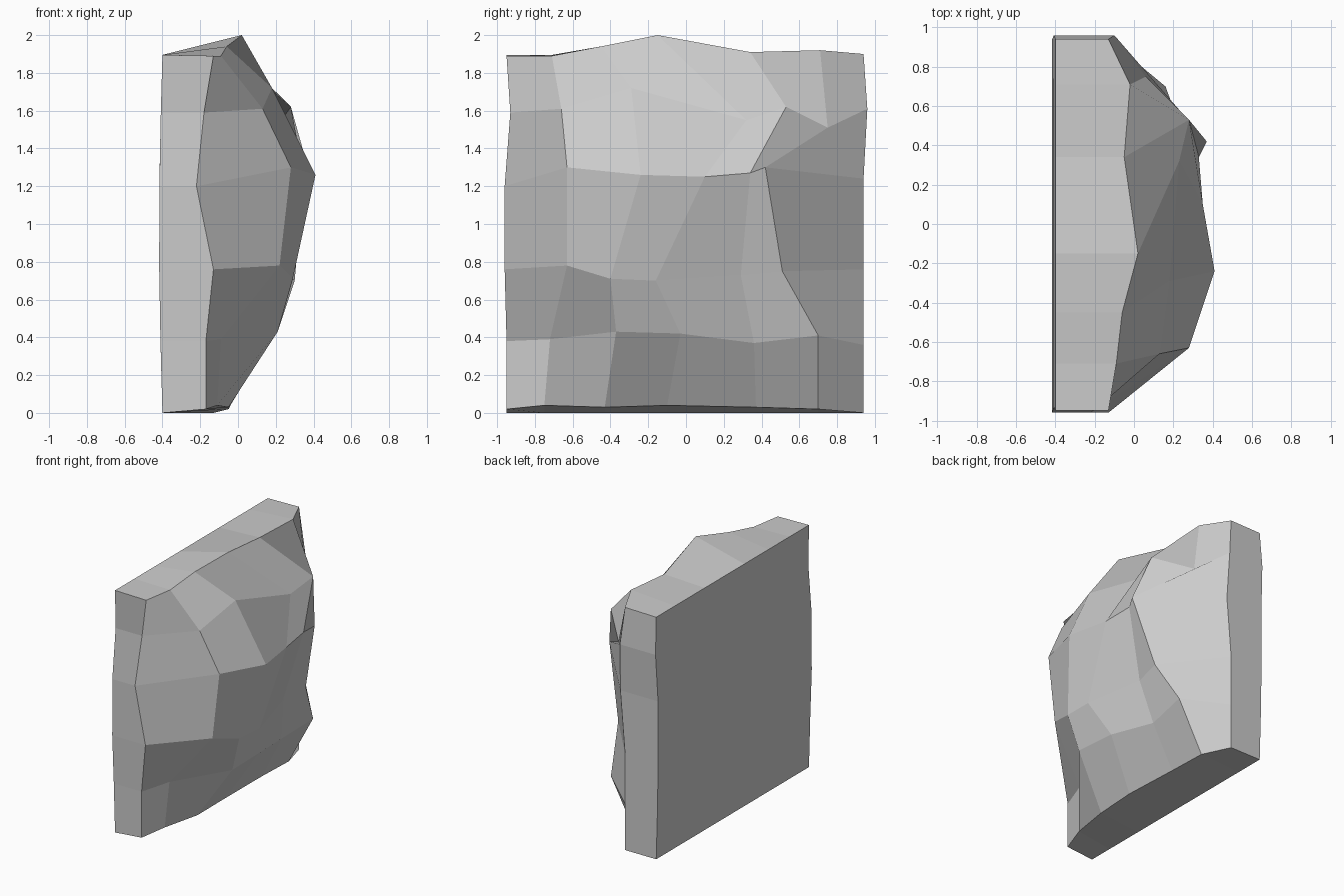
import bpy
import bmesh
import math

if "Cube" in bpy.data.objects:
    bpy.data.objects.remove(bpy.data.objects["Cube"])

# Horizontal contours of the rough front, bottom to top: (depth x, y, height z)
CONTOURS = [
    [(-.17, -.95, .02), (-.11, -.75, .04), (-.05, -.43, .03), (-.04, -.10, .04),
     (-.05, .37, .03), (-.05, .70, .02), (-.13, .94, .0)],
    [(-.17, -.95, .38), (-.09, -.72, .39), (.21, -.37, .43), (.19, -.03, .42),
     (.12, .36, .37), (.16, .70, .41), (-.13, .94, .36)],
    [(-.13, -.96, .76), (.22, -.63, .78), (.29, -.40, .71), (.30, -.16, .70),
     (.19, .29, .73), (.23, .51, .75), (-.13, .94, .76)],
    [(-.22, -.96, 1.20), (.28, -.63, 1.30), (.41, -.24, 1.26), (.35, .10, 1.25),
     (.33, .34, 1.27), (.37, .42, 1.30), (-.09, .94, 1.24)],
    [(-.18, -.93, 1.59), (.13, -.66, 1.61), (.18, -.29, 1.72), (.23, .32, 1.55),
     (.28, .53, 1.62), (.06, .75, 1.51), (-.10, .96, 1.61)],
    [(-.13, -.95, 1.89), (-.09, -.71, 1.89), (-.06, -.45, 1.94), (.02, -.15, 2.0),
     (-.05, .34, 1.91), (-.02, .71, 1.92), (-.13, .94, 1.90)],
]
ROWS, COLS = len(CONTOURS), len(CONTOURS[0])
HEIGHT = 1.895

bm = bmesh.new()

# Rough front and nearly flat back, as two matching grids
front = [[bm.verts.new(p) for p in row] for row in CONTOURS]
back = []
for r, row in enumerate(CONTOURS):
    z0, z1 = row[0][2], row[-1][2]
    line = []
    for c, (x, y, z) in enumerate(row):
        height = {0: 0.0, ROWS - 1: HEIGHT}.get(r, z0 + (z1 - z0) * c / (COLS - 1))
        bulge = 0.018 * math.sin(math.pi * height / HEIGHT)
        line.append(bm.verts.new((-0.4 - bulge, y, height)))
    back.append(line)

for grid in (front, back):
    for r in range(ROWS - 1):
        for c in range(COLS - 1):
            bm.faces.new((grid[r][c], grid[r][c + 1],
                          grid[r + 1][c + 1], grid[r + 1][c]))

# Rim joining front to back
rim = ([(0, c) for c in range(COLS)] + [(r, COLS - 1) for r in range(1, ROWS)]
       + [(ROWS - 1, c) for c in range(COLS - 2, -1, -1)]
       + [(r, 0) for r in range(ROWS - 2, 0, -1)])
for (r0, c0), (r1, c1) in zip(rim, rim[1:] + rim[:1]):
    bm.faces.new((front[r0][c0], front[r1][c1], back[r1][c1], back[r0][c0]))

bmesh.ops.recalc_face_normals(bm, faces=bm.faces)
mesh = bpy.data.meshes.new("rock_wall_block")
bm.to_mesh(mesh)
bm.free()
bpy.context.collection.objects.link(bpy.data.objects.new("rock_wall_block", mesh))
